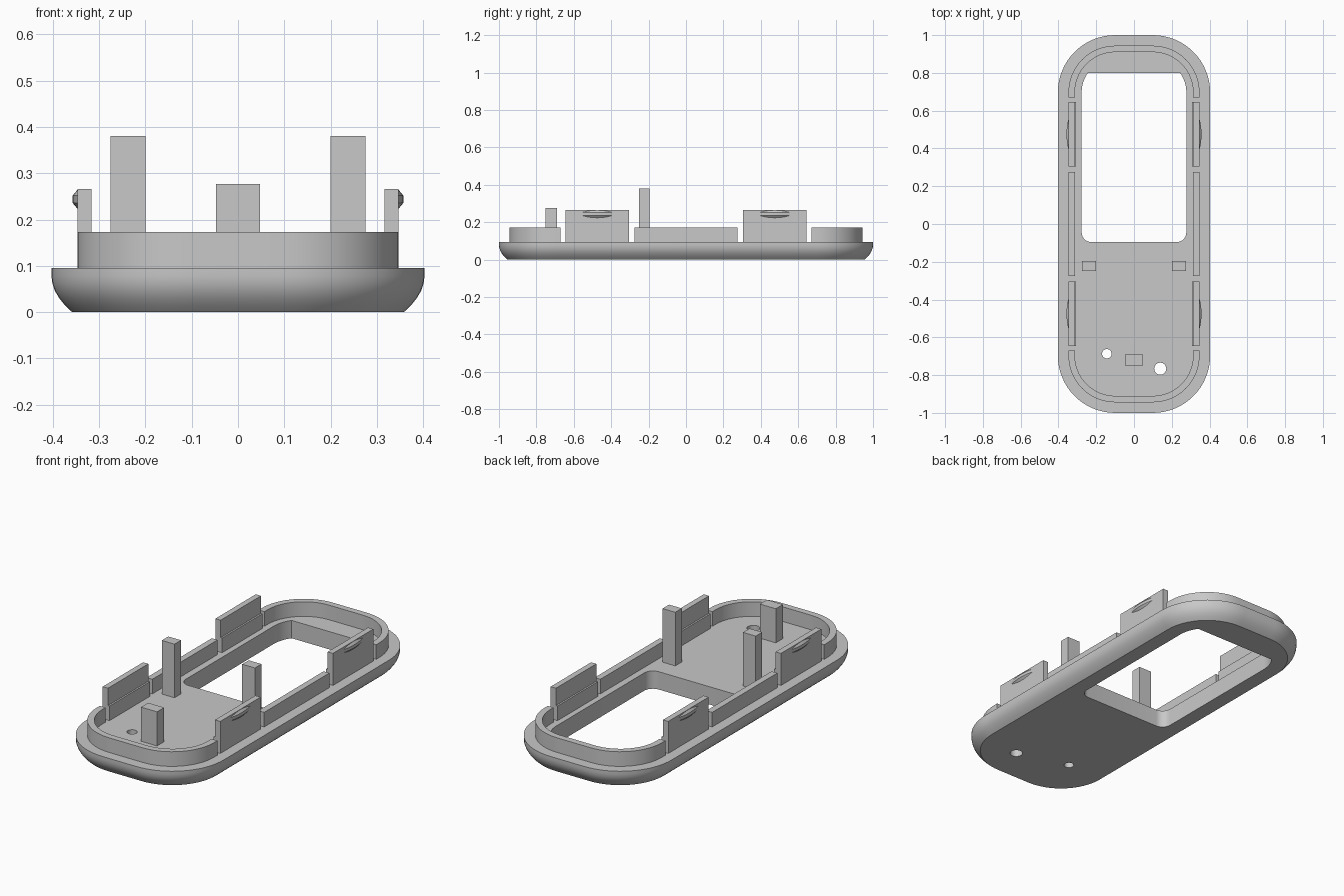
import bpy, bmesh
from math import sin, cos, radians

if "Cube" in bpy.data.objects:
    bpy.data.objects.remove(bpy.data.objects["Cube"], do_unlink=True)

grey = bpy.data.materials.new("plain grey")
grey.use_nodes = True
COLOUR = (0.58, 0.58, 0.58, 1)
grey.diffuse_color = COLOUR
grey.node_tree.nodes["Principled BSDF"].inputs["Base Color"].default_value = COLOUR

CX, CY = 0.10, 0.697          # corner arc centre
R_OUT = 0.303                 # outer corner radius
R_WALL, R_IN = 0.247, 0.213   # rim wall outer and inner radius
TOP, RIM, CLIP_TOP = 0.095, 0.173, 0.266


def loft(name, loops):
    """Skin a stack of closed loops and cap both ends."""
    bm = bmesh.new()
    rings = [[bm.verts.new(p) for p in loop] for loop in loops]
    for a, b in zip(rings, rings[1:]):
        for i in range(len(a)):
            j = (i + 1) % len(a)
            bm.faces.new((a[i], a[j], b[j], b[i]))
    bm.faces.new(rings[0][::-1])
    bm.faces.new(rings[-1])
    bmesh.ops.recalc_face_normals(bm, faces=bm.faces)
    mesh = bpy.data.meshes.new(name)
    bm.to_mesh(mesh)
    bm.free()
    mesh.materials.append(grey)
    obj = bpy.data.objects.new(name, mesh)
    bpy.context.collection.objects.link(obj)
    return obj


def prism(name, pts, z0, z1):
    return loft(name, [[(x, y, z) for x, y in pts] for z in (z0, z1)])


def box(name, x0, x1, y0, y1, z0, z1):
    return prism(name, [(x0, y0), (x1, y0), (x1, y1), (x0, y1)], z0, z1)


def arc(cx, cy, r, a0, a1, n=16):
    angles = [radians(a0 + (a1 - a0) * i / n) for i in range(n + 1)]
    return [(cx + r * cos(a), cy + r * sin(a)) for a in angles]


def outline(r):
    """Rounded rectangle whose corners share the same centres."""
    return (arc(CX, CY, r, 0, 90) + arc(-CX, CY, r, 90, 180)
            + arc(-CX, -CY, r, 180, 270) + arc(CX, -CY, r, 270, 360))


def smooth(obj):
    bpy.ops.object.select_all(action='DESELECT')
    obj.select_set(True)
    bpy.context.view_layer.objects.active = obj
    bpy.ops.object.shade_smooth_by_angle(angle=radians(32))


# Solid face plate with a rounded underside
profile = [(0.045, 0), (0.030, 0.014), (0.017, 0.030), (0.008, 0.045),
           (0.002, 0.062), (0, 0.078), (0, TOP)]
plate = loft("face_plate", [[(x, y, z) for x, y in outline(R_OUT - inset)]
                            for inset, z in profile])

# Window and two round holes cut through the plate
right_edge = arc(0.227, -0.045, 0.05, -90, 0, 8) + arc(CX, CY, 0.177, 0, 35.6, 10)
window = right_edge + [(-x, y) for x, y in reversed(right_edge)]
cutters = [prism("window_cutter", window, -0.1, 0.2),
           prism("small_hole_cutter", arc(-0.144, -0.687, 0.025, 0, 345, 23), -0.1, 0.2),
           prism("large_hole_cutter", arc(0.139, -0.766, 0.032, 0, 345, 23), -0.1, 0.2)]
bpy.context.view_layer.objects.active = plate
for cutter in cutters:
    cutter.hide_render = True
    mod = plate.modifiers.new("cut", 'BOOLEAN')
    mod.operation = 'DIFFERENCE'
    mod.solver = 'EXACT'
    mod.object = cutter
    bpy.ops.object.modifier_apply(modifier=mod.name)
    bpy.data.objects.remove(cutter, do_unlink=True)
smooth(plate)


# Curved rim walls at both ends
def half_loop(r):
    pts = arc(CX, CY, r, 0, 90) + arc(-CX, CY, r, 90, 180)
    return [(CX + r, 0.67)] + pts + [(-CX - r, 0.67)]


end_wall = half_loop(R_WALL) + half_loop(R_IN)[::-1]
for label, s in (("back", 1), ("front", -1)):
    smooth(prism(label + "_rim_wall", [(x, s * y) for x, y in end_wall], TOP, RIM))

# Straight side walls, clips and their catches
XO, XI = CX + R_WALL, CX + R_IN
for side, s in (("left", 1), ("right", -1)):
    box(side + "_rim_wall", s * XI, s * XO, -0.275, 0.275, TOP, RIM)
    for label, t in (("back", 1), ("front", -1)):
        name = f"{label}_{side}_clip"
        # Clip with a thicker foot up to the rim height
        section = [(XO, TOP), (XO, CLIP_TOP), (XI + 0.003, CLIP_TOP),
                   (XI + 0.003, RIM), (XI - 0.006, RIM), (XI - 0.006, TOP)]
        loft(name, [[(s * x, t * y, z) for x, z in section] for y in (0.305, 0.645)])
        # Bowed catch with sloped faces above and below
        loops = []
        for out, z, drop in ((0, 0.236, -0.012), (0.01, 0.236, 0),
                             (0.01, 0.252, 0), (0, 0.252, 0.012)):
            bow = [(u, 1.02 - u * u) for u in [i / 6 - 1 for i in range(13)]]
            loop = [(s * (XO + out * d), t * 0.475 + 0.08 * u, z + drop * d) for u, d in bow]
            loop += [(s * (XO - 0.005), t * 0.475 + 0.08 * u, z) for u in (1, -1)]
            loops.append(loop)
        smooth(loft(name + "_catch", loops))
    # Tall post beside the window
    box(side + "_post", s * 0.2, s * 0.275, -0.25, -0.195, TOP, 0.381)

# Short post near the front
box("front_post", -0.047, 0.047, -0.75, -0.69, TOP, 0.277)
